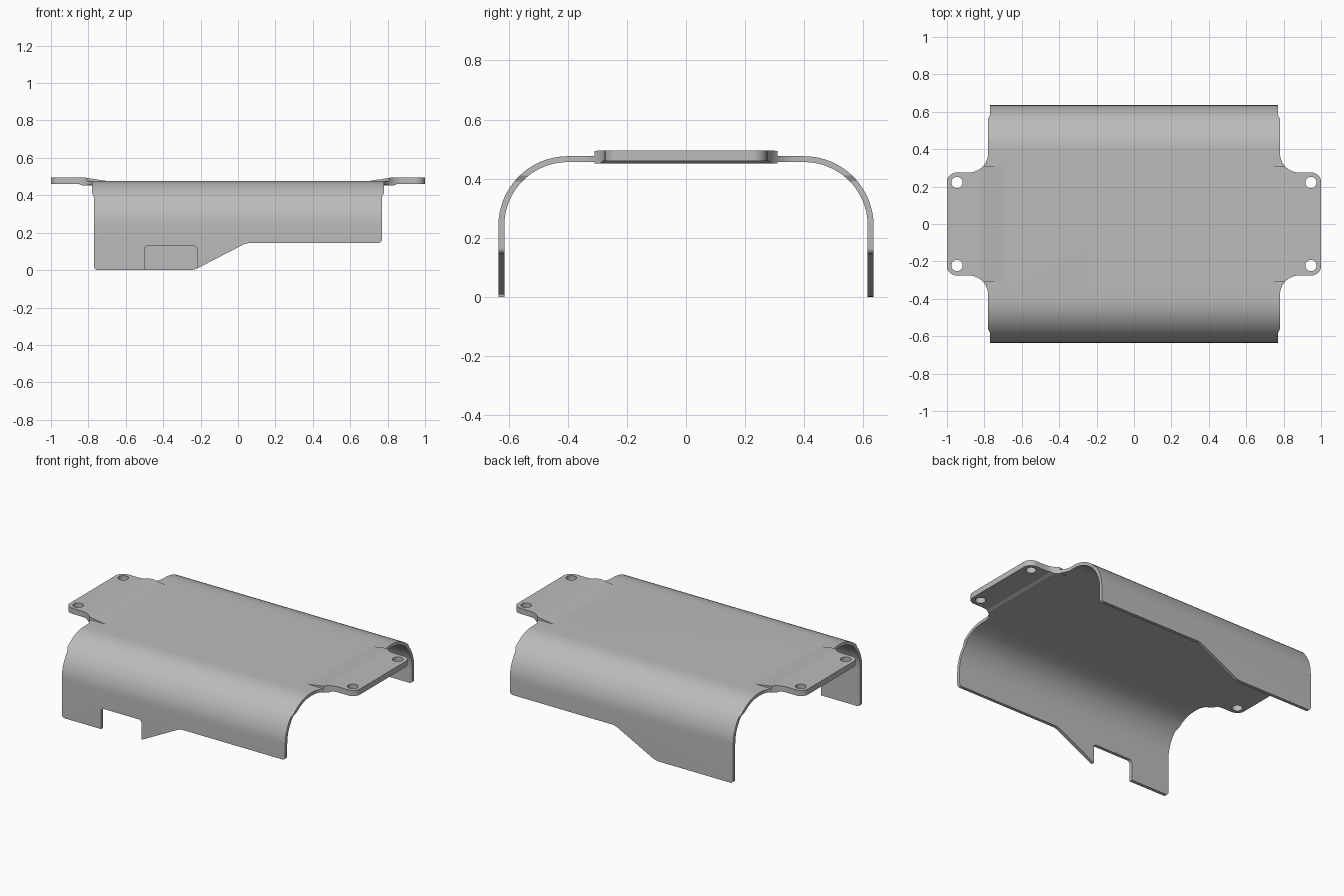
import bpy, bmesh, math
from mathutils import Vector

if "Cube" in bpy.data.objects:
    bpy.data.objects.remove(bpy.data.objects["Cube"])

grey = bpy.data.materials.new("plain grey")
grey.use_nodes = True
grey.diffuse_color = (0.5, 0.5, 0.5, 1)
grey.node_tree.nodes["Principled BSDF"].inputs["Base Color"].default_value = (0.5, 0.5, 0.5, 1)


def rounded(corners):
    """Polygon from (a, b, radius) corners, each corner replaced by an arc."""
    out = []
    for i, (a, b, r) in enumerate(corners):
        p = Vector((a, b))
        if r == 0:
            out.append(p)
            continue
        u = (Vector(corners[i - 1][:2]) - p).normalized()
        v = (Vector(corners[(i + 1) % len(corners)][:2]) - p).normalized()
        half = u.angle(v) / 2
        centre = p + (u + v).normalized() * r / math.sin(half)
        start = p + u * r / math.tan(half) - centre
        end = p + v * r / math.tan(half) - centre
        turn = math.pi - 2 * half
        n = max(3, math.ceil(math.degrees(turn) / 5.7))
        for k in range(n + 1):
            t = k / n
            out.append(centre + (start * math.sin((1 - t) * turn)
                                 + end * math.sin(t * turn)) / math.sin(turn)
                       if abs(math.sin(turn)) > 1e-6 else centre + start)
    return out


def prism(name, pts, axis, lo, hi):
    """Extrude a 2D polygon along the x, y or z axis."""
    place = {"x": lambda a, b, t: (t, a, b),
             "y": lambda a, b, t: (a, t, b),
             "z": lambda a, b, t: (a, b, t)}[axis]
    bm = bmesh.new()
    rings = [[bm.verts.new(place(p[0], p[1], t)) for p in pts] for t in (lo, hi)]
    n = len(pts)
    for ring in rings:
        bm.faces.new(ring)
    for i in range(n):
        j = (i + 1) % n
        bm.faces.new((rings[0][i], rings[0][j], rings[1][j], rings[1][i]))
    bmesh.ops.recalc_face_normals(bm, faces=bm.faces)
    mesh = bpy.data.meshes.new(name)
    bm.to_mesh(mesh)
    bm.free()
    mesh.materials.append(grey)
    obj = bpy.data.objects.new(name, mesh)
    bpy.context.collection.objects.link(obj)
    return obj


def combine(target, other, operation):
    mod = target.modifiers.new("combine", "BOOLEAN")
    mod.operation, mod.solver, mod.object = operation, "EXACT", other
    bpy.context.view_layer.objects.active = target
    bpy.ops.object.modifier_apply(modifier=mod.name)
    bpy.data.objects.remove(other)


# Bent sheet: arch section running along x
arch = rounded([(-0.635, -0.05, 0), (-0.635, 0.476, 0.235),
                (0.635, 0.476, 0.235), (0.635, -0.05, 0),
                (0.615, -0.05, 0), (0.615, 0.456, 0.215),
                (-0.615, 0.456, 0.215), (-0.615, -0.05, 0)])
cover = prism("bent_cover", arch, "x", -0.82, 0.82)

# Thicker mounting tabs that ramp up at both ends
tab = [(0.66, 0.470), (0.82, 0.495), (1.05, 0.495), (1.05, 0.460),
       (0.85, 0.460), (0.83, 0.452), (0.79, 0.452), (0.66, 0.462)]
for s in (-1, 1):
    combine(cover, prism("tab", [(s * x, z) for x, z in tab], "y", -0.31, 0.31), "UNION")

# Plan outline: rounded tabs with fillets into the body
quarter = [(1, 0.275, 0.05), (0.78, 0.275, 0.105), (0.78, 0.7, 0)]
left_half = quarter + [(-x, y, r) for x, y, r in reversed(quarter)]
plan = rounded(left_half + [(-x, -y, r) for x, y, r in left_half])
combine(cover, prism("plan_cutter", plan, "z", -0.2, 0.7), "INTERSECT")

# Side outline: deep skirt at one end, sloping to a shallow one
side = rounded([(-0.77, 0, 0.02), (-0.235, 0, 0.1), (0.045, 0.145, 0.1),
                (0.77, 0.145, 0.02), (0.77, 0.39, 0), (0.785, 0.42, 0),
                (0.785, 0.44, 0), (1.1, 0.44, 0), (1.1, 0.6, 0),
                (-1.1, 0.6, 0), (-1.1, 0.44, 0), (-0.785, 0.44, 0),
                (-0.785, 0.42, 0), (-0.77, 0.39, 0)])
combine(cover, prism("side_cutter", side, "y", -0.8, 0.8), "INTERSECT")

# Notch in the front skirt
notch = rounded([(-0.5, -0.1, 0), (-0.22, -0.1, 0),
                 (-0.22, 0.13, 0.02), (-0.5, 0.13, 0.02)])
combine(cover, prism("notch_cutter", notch, "y", -0.8, -0.5), "DIFFERENCE")

# Screw holes in the tab corners
for sx in (-1, 1):
    for sy in (-1, 1):
        ring = [(sx * 0.946 + 0.03 * math.cos(k * math.tau / 48),
                 sy * 0.222 + 0.03 * math.sin(k * math.tau / 48)) for k in range(48)]
        combine(cover, prism("hole_cutter", ring, "z", 0.3, 0.6), "DIFFERENCE")

# Smooth bends, crisp cut edges
bpy.ops.object.select_all(action="DESELECT")
cover.select_set(True)
bpy.context.view_layer.objects.active = cover
bpy.ops.object.shade_smooth_by_angle(angle=math.radians(8))
